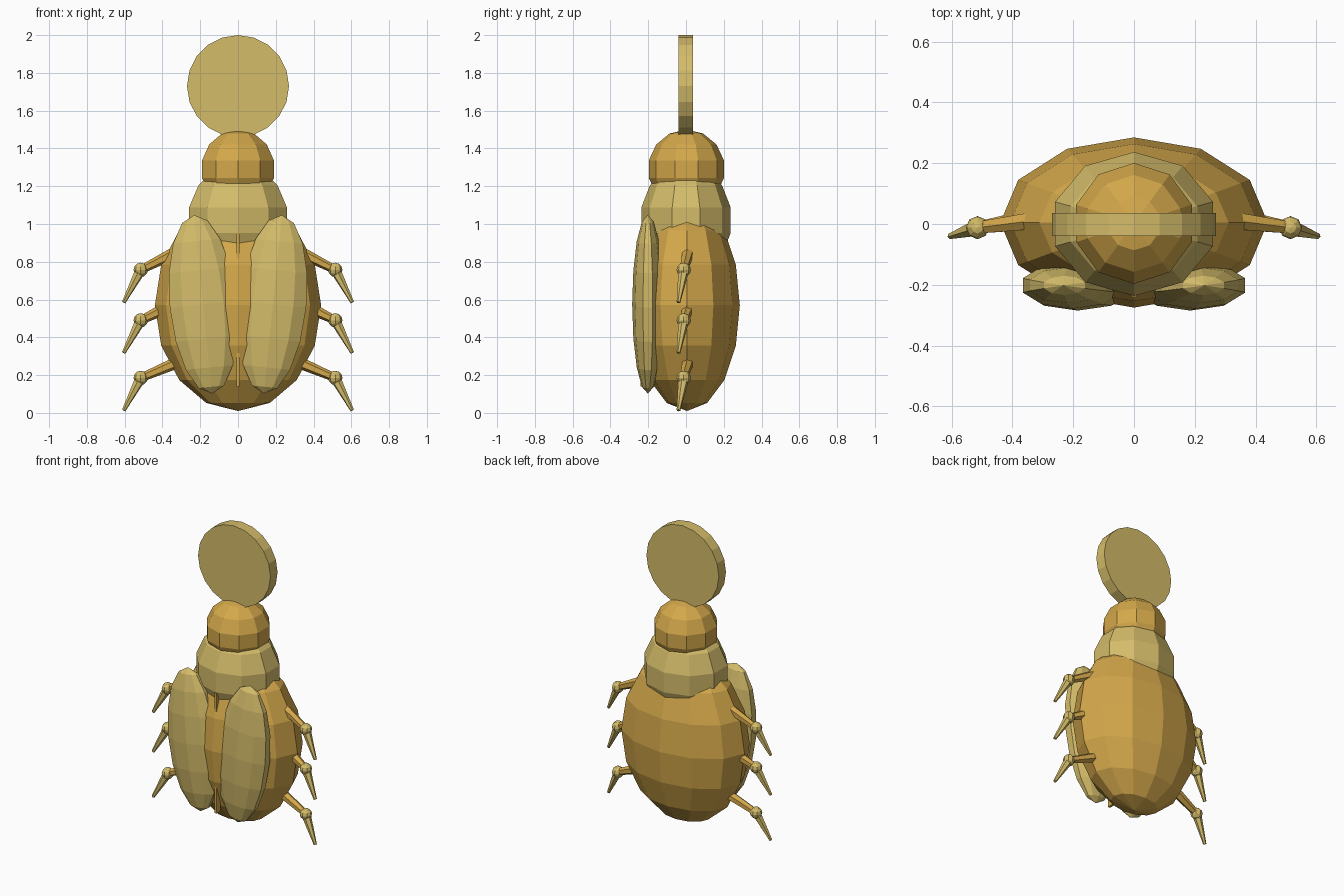
import bpy
from mathutils import Vector, Matrix

cube = bpy.data.objects.get("Cube")
if cube:
    bpy.data.objects.remove(cube, do_unlink=True)


def material(name, rgb):
    m = bpy.data.materials.new(name)
    m.use_nodes = True
    color = (*rgb, 1.0)
    m.diffuse_color = color
    m.node_tree.nodes["Principled BSDF"].inputs["Base Color"].default_value = color
    return m


DARK = material("amber gold", (0.658, 0.392, 0.070))
PALE = material("pale gold", (0.658, 0.503, 0.144))


def finish(name, mat):
    ob = bpy.context.object
    ob.name = name
    ob.data.name = name
    ob.data.materials.append(mat)
    return ob


def ellipsoid(name, mat, center, radii, segments, rings, tilt=0.0):
    bpy.ops.mesh.primitive_uv_sphere_add(segments=segments, ring_count=rings, radius=1)
    ob = finish(name, mat)
    ob.data.transform(Matrix.Diagonal((*radii, 1)))
    ob.location = center
    ob.rotation_euler.y = tilt
    return ob


def rod(name, mat, start, end, r1, r2, sides=6):
    a, b = Vector(start), Vector(end)
    bpy.ops.mesh.primitive_cone_add(vertices=sides, radius1=r1, radius2=r2,
                                    depth=(b - a).length, location=(a + b) / 2)
    ob = finish(name, mat)
    ob.rotation_euler = (b - a).to_track_quat('Z', 'Y').to_euler()
    return ob


# Abdomen, thorax and head
ellipsoid("abdomen", DARK, (0, 0.005, 0.57), (0.44, 0.28, 0.56), 12, 8)
ellipsoid("thorax", PALE, (0, 0, 1.02), (0.28, 0.243, 0.30), 10, 7)
ellipsoid("head", DARK, (0, 0.002, 1.29), (0.205, 0.204, 0.21), 10, 7)

# Disc balanced on the head
rod("disc", PALE, (0, 0.036, 1.73), (0, -0.04, 1.73), 0.27, 0.27, 20)

# Seam between the wing cases
bpy.ops.mesh.primitive_cube_add(size=1, location=(0, -0.22, 0.545))
seam = finish("wing_seam", DARK)
seam.data.transform(Matrix.Diagonal((0.016, 0.04, 0.81, 1)))

# Wing cases and jointed legs on both sides
LEGS = {  # hip height and reach, then knee height
    "front": (0.30, 0.865, 0.757),
    "middle": (0.36, 0.565, 0.49),
    "rear": (0.28, 0.285, 0.185),
}
for side, s in (("left", 1), ("right", -1)):
    ellipsoid(f"wing_case_{side}", PALE, (s * 0.185, -0.202, 0.575),
              (0.186, 0.083, 0.475), 10, 8, tilt=s * 0.1)
    for place, (hip_x, hip_z, knee_z) in LEGS.items():
        hip = (s * hip_x, 0.015, hip_z)
        knee = (s * 0.515, -0.012, knee_z)
        foot = (s * 0.605, -0.04, knee_z - 0.172)
        rod(f"{place}_{side}_upper_leg", DARK, hip, knee, 0.034, 0.022)
        ellipsoid(f"{place}_{side}_knee", PALE, knee, (0.038,) * 3, 8, 6)
        rod(f"{place}_{side}_lower_leg", PALE, knee, foot, 0.029, 0.010)
